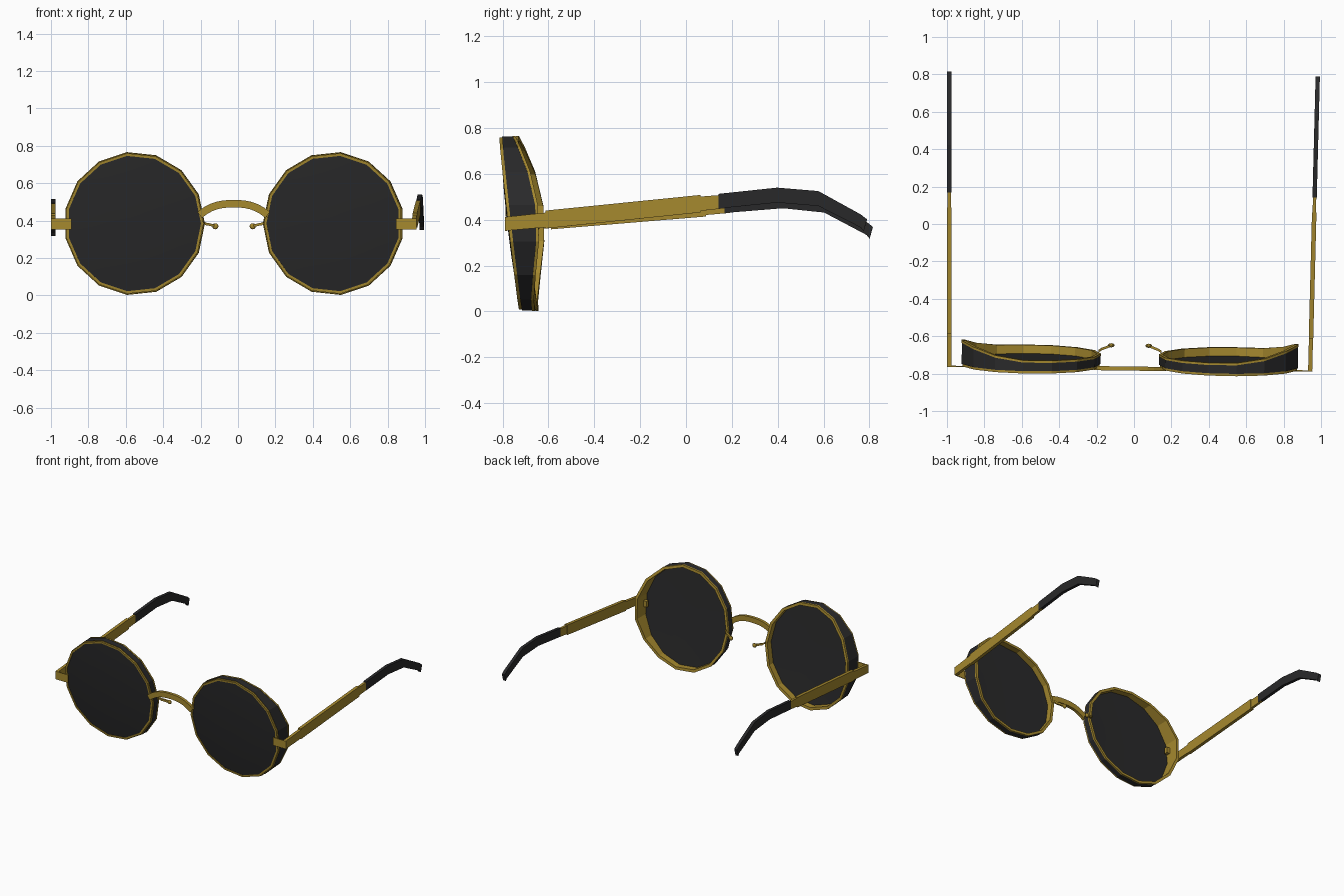
import bpy, bmesh, math
from mathutils import Vector, Matrix

if "Cube" in bpy.data.objects:
    bpy.data.objects.remove(bpy.data.objects["Cube"])


def material(name, rgb):
    m = bpy.data.materials.new(name)
    m.diffuse_color = (*rgb, 1)
    m.use_nodes = True
    m.node_tree.nodes["Principled BSDF"].inputs["Base Color"].default_value = m.diffuse_color
    return m


GOLD = material("gold metal", (0.38, 0.25, 0.028))
BLACK = material("black", (0.022, 0.022, 0.023))

# the whole pair sits very slightly turned about z
PLACE = Matrix.Translation((-0.013, 0, 0)) @ Matrix.Rotation(-0.013, 4, 'Z')


def finish(name, bm, mats, smooth=False):
    bmesh.ops.recalc_face_normals(bm, faces=bm.faces)
    bm.transform(PLACE)
    me = bpy.data.meshes.new(name)
    bm.to_mesh(me)
    bm.free()
    for m in mats:
        me.materials.append(m)
    ob = bpy.data.objects.new(name, me)
    bpy.context.collection.objects.link(ob)
    if smooth:
        bpy.ops.object.select_all(action='DESELECT')
        ob.select_set(True)
        bpy.context.view_layer.objects.active = ob
        bpy.ops.object.shade_smooth_by_angle(angle=math.radians(30))
    return ob


def loft(name, rings, mats, loop=False, black_strip=None, smooth=False):
    """Skin a list of equal-length rings; loop joins last to first, else cap."""
    bm = bmesh.new()
    vs = [[bm.verts.new(p) for p in r] for r in rings]
    n, k = len(vs), len(vs[0])
    for i in range(n if loop else n - 1):
        a, b = vs[i], vs[(i + 1) % n]
        for j in range(k):
            f = bm.faces.new((a[j], a[(j + 1) % k], b[(j + 1) % k], b[j]))
            f.material_index = 1 if j == black_strip else 0
    if not loop:
        bm.faces.new(vs[0])
        bm.faces.new(vs[-1])
    return finish(name, bm, mats, smooth)


def box(name, x0, x1, y0, y1, z0, z1, mat):
    rings = [[(x, y0, z0), (x, y1, z0), (x, y1, z1), (x, y0, z1)] for x in (x0, x1)]
    return loft(name, rings, [mat])


def bar(name, s, stations, half, mat, slant=0):
    """Temple bar running in y; stations are (y, z low, z high).
    The left one hangs a little lower; slant pulls in the last lower edge."""
    rings = []
    for i, (y, lo, hi) in enumerate(stations):
        t = (y + 0.77) / 1.57
        x = 0.965 + 0.02 * t
        drop = 0.033 * t if s < 0 else 0
        y0 = y - (slant if i == len(stations) - 1 else 0)
        rings.append([(s * (x - half), y0, lo - drop), (s * (x + half), y0, lo - drop),
                      (s * (x + half), y, hi - drop), (s * (x - half), y, hi - drop)])
    return loft(name, rings, [mat])


SIDES, R = 15, 0.375
ANGLES = [math.pi + i * math.tau / SIDES for i in range(SIDES)]


def lens_point(s, r, a, d):
    """Point on the tilted lens plane at radius r, angle a, depth d behind it."""
    return (s * (0.532 + r * math.cos(a)),
            -0.764 - 0.116 * r * math.sin(a) + d,
            0.384 + 1.018 * r * math.sin(a))


for s, side in ((-1, "left"), (1, "right")):
    # rim: black outside, gold edges and inside, deeper toward the temple
    rings = []
    for a in ANGLES:
        D = 0.069 + 0.07 * max(0, math.cos(a - 0.18)) ** 2.8
        prof = [(R - 0.004, 0), (R - 0.004, 0.013), (R, 0.013), (R, D - 0.012),
                (R + 0.002, D - 0.012), (R + 0.002, D), (R - 0.018, D), (R - 0.018, 0)]
        rings.append([lens_point(s, r, a, d) for r, d in prof])
    loft(side + "_rim", rings, [GOLD, BLACK], loop=True, black_strip=2)

    # slightly domed lens
    prof = [(0.04, -0.008), (0.16, -0.006), (0.28, -0.001), (R - 0.016, 0.005),
            (R - 0.016, 0.024), (0.1, 0.018)]
    loft(side + "_lens", [[lens_point(s, r, a, d) for a in ANGLES] for r, d in prof],
         [BLACK], smooth=True)

    # corner plate, inner bracket and hinge
    box(side + "_corner_plate", s * 0.868, s * 0.977, -0.776, -0.77, 0.352, 0.412, GOLD)
    box(side + "_inner_bracket", s * 0.855, s * 0.895, -0.73, -0.705, 0.375, 0.42, GOLD)
    bar(side + "_hinge", s, [(-0.776, 0.352, 0.412), (-0.59, 0.368, 0.432)], 0.011, GOLD)

    # temple arm, connector and black ear tip
    bar(side + "_temple_arm", s, [(-0.6, 0.362, 0.44), (0.075, 0.432, 0.508)], 0.012, GOLD)
    bar(side + "_temple_connector", s, [(0.06, 0.437, 0.5), (0.18, 0.45, 0.509)], 0.009, GOLD)
    bar(side + "_ear_tip", s, [(0.155, 0.449, 0.513), (0.41, 0.475, 0.54),
                               (0.59, 0.46, 0.525), (0.775, 0.366, 0.423),
                               (0.802, 0.35, 0.402)], 0.0115, BLACK, slant=0.014)

    # nose pad stem and pad
    path = [(0.168, -0.682, 0.395), (0.15, -0.67, 0.382), (0.128, -0.662, 0.378),
            (0.1, -0.65, 0.37)]
    w = 0.007
    loft(side + "_pad_stem", [[(s * x, y - w, z - w), (s * x, y + w, z - w),
                               (s * x, y + w, z + w), (s * x, y - w, z + w)]
                              for x, y, z in path], [GOLD])
    bm = bmesh.new()
    bmesh.ops.create_uvsphere(bm, u_segments=10, v_segments=6, radius=0.016)
    bm.transform(Matrix.Translation((s * 0.1, -0.65, 0.369))
                 @ Matrix.Diagonal((1.1, 0.7, 1, 1)))
    finish(side + "_nose_pad", bm, [GOLD])

# arched bridge with a flat rectangular section
centres = []
for i in range(13):
    t = -1 + i / 6
    centres.append(Vector((0.182 * t, 0, 0.49 - 0.06 * abs(t) ** 2.6)))
rings = []
for i, c in enumerate(centres):
    d = (centres[min(i + 1, 12)] - centres[max(i - 1, 0)]).normalized()
    up = Vector((-d.z, 0, d.x)) * 0.02
    rings.append([c + up * k + Vector((0, y, 0))
                  for k, y in ((-1, -0.784), (-1, -0.762), (1, -0.762), (1, -0.784))])
loft("bridge", rings, [GOLD])
